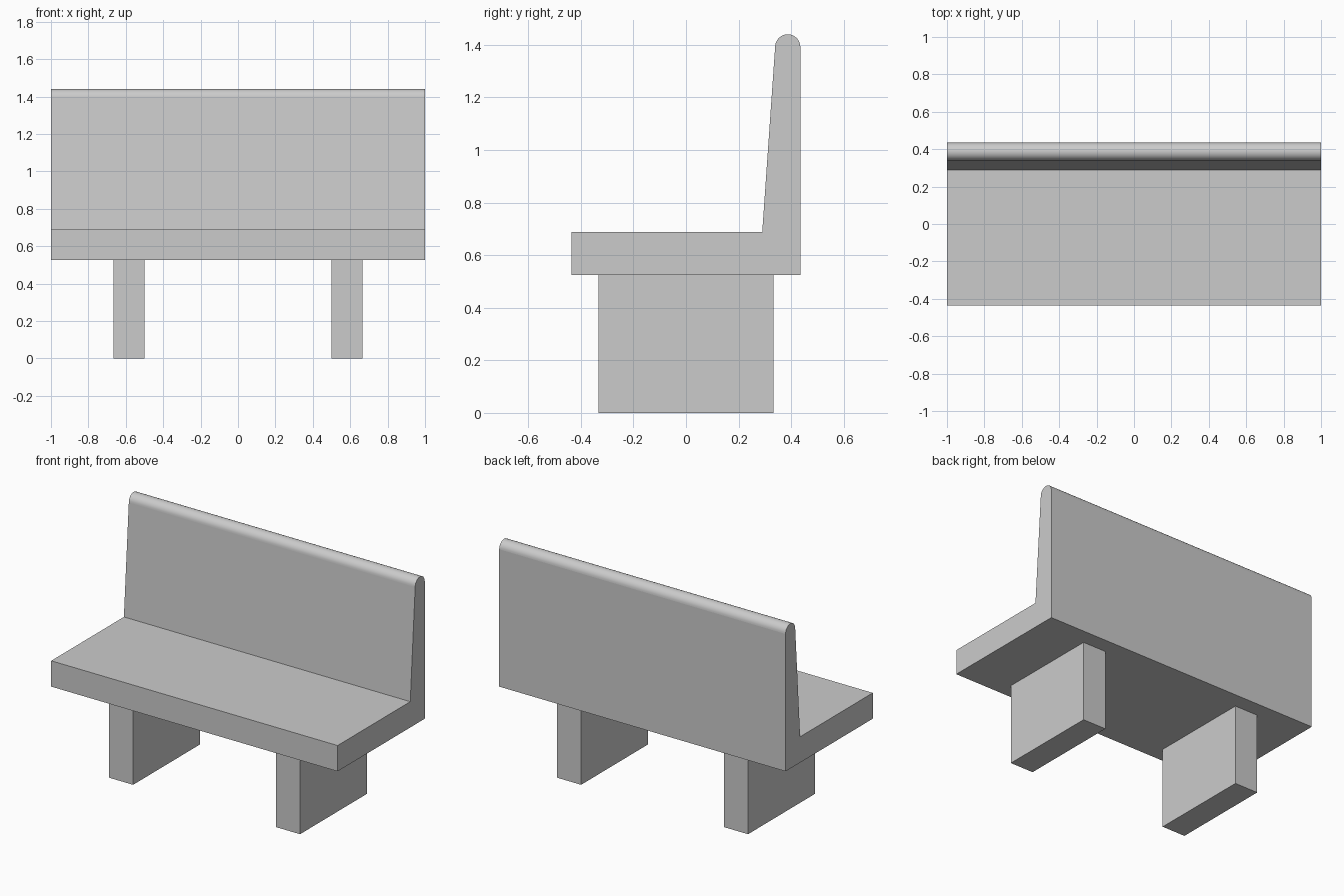
import bpy, bmesh
from math import pi, sin, cos

if "Cube" in bpy.data.objects:
    bpy.data.objects.remove(bpy.data.objects["Cube"])


def finish(bm, name):
    bmesh.ops.recalc_face_normals(bm, faces=bm.faces)
    mesh = bpy.data.meshes.new(name)
    bm.to_mesh(mesh)
    bm.free()
    obj = bpy.data.objects.new(name, mesh)
    bpy.context.collection.objects.link(obj)
    return obj


# Seat and backrest: one L-shaped side profile with a rounded top, extruded along x
HALF_LENGTH = 1.0
RADIUS, CY, CZ, STEPS = 0.048, 0.387, 1.392, 16
arc = [(CY + RADIUS * cos(pi * i / STEPS), CZ + RADIUS * sin(pi * i / STEPS))
       for i in range(STEPS + 1)]
profile = [(-0.435, 0.525), (0.435, 0.525)] + arc + [(0.29, 0.688), (-0.435, 0.688)]

bm = bmesh.new()
face = bm.faces.new([bm.verts.new((-HALF_LENGTH, y, z)) for y, z in profile])
ext = bmesh.ops.extrude_face_region(bm, geom=[face], use_keep_orig=True)
new_verts = [g for g in ext["geom"] if isinstance(g, bmesh.types.BMVert)]
bmesh.ops.translate(bm, verts=new_verts, vec=(2 * HALF_LENGTH, 0, 0))
# Only the rounded top rail is smooth; everything else stays flat
for f in bm.faces:
    f.smooth = len(f.verts) == 4 and all(v.co.z > CZ - 0.001 for v in f.verts)
finish(bm, "seat_and_backrest")

# Two slab legs
for side, name in ((-1, "left_leg"), (1, "right_leg")):
    bm = bmesh.new()
    bmesh.ops.create_cube(bm, size=1)
    bmesh.ops.scale(bm, verts=bm.verts, vec=(0.167, 0.666, 0.525))
    bmesh.ops.translate(bm, verts=bm.verts, vec=(side * 0.583, 0, 0.2625))
    finish(bm, name)
